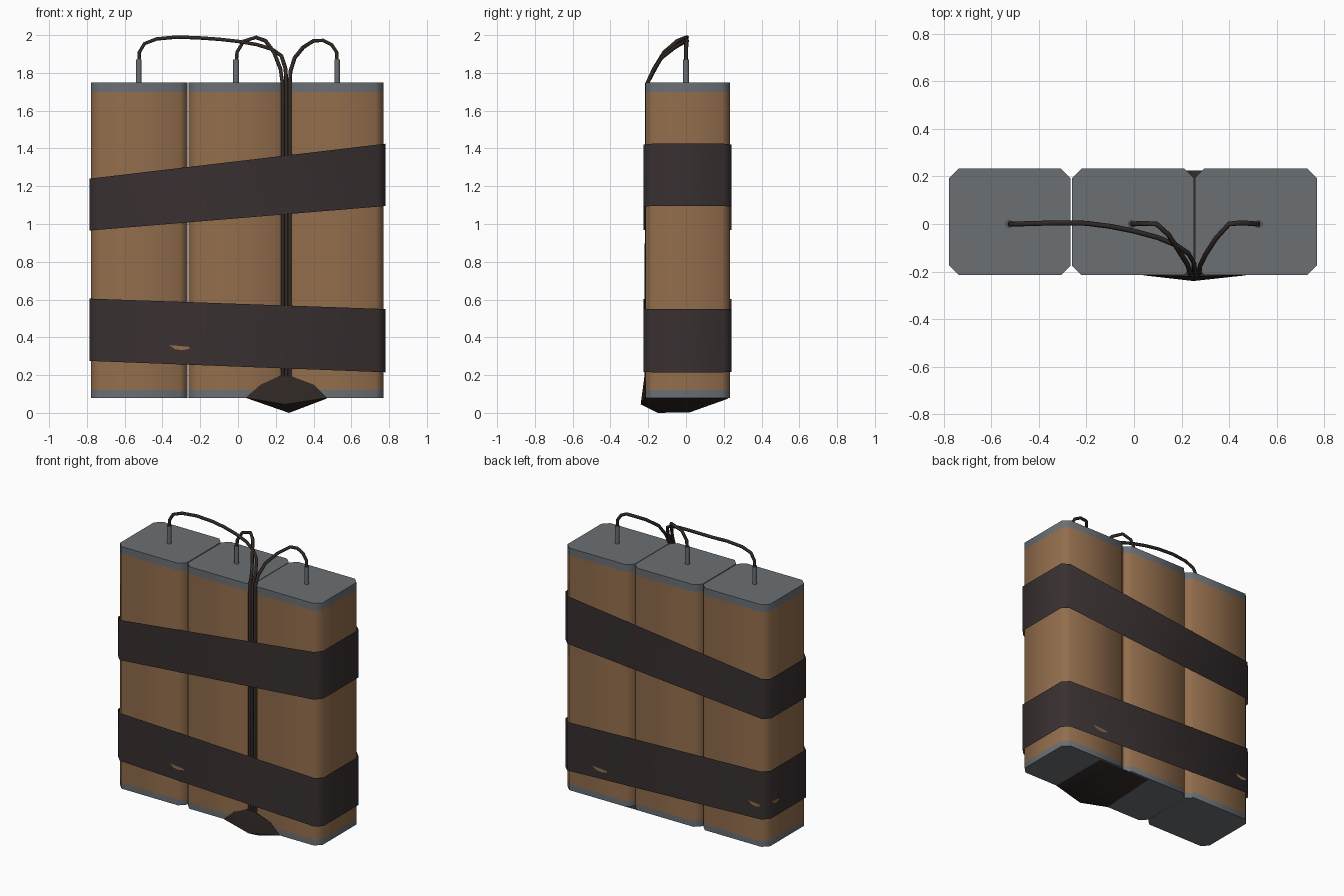
import bpy, bmesh, math
from mathutils import Vector

if "Cube" in bpy.data.objects:
    bpy.data.objects.remove(bpy.data.objects["Cube"])


def material(name, rgb):
    m = bpy.data.materials.new(name)
    m.diffuse_color = (*rgb, 1)
    m.use_nodes = True
    m.node_tree.nodes["Principled BSDF"].inputs["Base Color"].default_value = m.diffuse_color
    return m


TAN = material("tan paper", (0.29, 0.155, 0.073))
GREY = material("grey cap", (0.145, 0.16, 0.175))
STRAP = material("dark strap", (0.040, 0.029, 0.030))
WIRE = material("black brown", (0.030, 0.022, 0.019))


def finish(name, bm, mats, angle=50):
    bmesh.ops.recalc_face_normals(bm, faces=bm.faces[:])
    me = bpy.data.meshes.new(name)
    bm.to_mesh(me)
    bm.free()
    ob = bpy.data.objects.new(name, me)
    bpy.context.collection.objects.link(ob)
    for m in mats:
        me.materials.append(m)
    bpy.ops.object.select_all(action='DESELECT')
    ob.select_set(True)
    bpy.context.view_layer.objects.active = ob
    bpy.ops.object.shade_smooth_by_angle(angle=math.radians(angle))
    return ob


def outline(x0, x1, y0, y1, c):
    """Rectangle with cut corners."""
    return [(x0 + c, y0), (x1 - c, y0), (x1, y0 + c), (x1, y1 - c),
            (x1 - c, y1), (x0 + c, y1), (x0, y1 - c), (x0, y0 + c)]


def bridge(bm, a, b):
    return [bm.faces.new((a[i], a[i - 1], b[i - 1], b[i])) for i in range(len(a))]


# Three wrapped blocks with grey ends
def block(name, x0, x1):
    bm = bmesh.new()
    rings = [[bm.verts.new((x, y, z)) for x, y in outline(x0, x1, -0.215, 0.233, 0.04)]
             for z in (0.08, 0.12, 1.70, 1.75)]
    for k in range(3):
        for f in bridge(bm, rings[k], rings[k + 1]):
            f.material_index = 0 if k == 1 else 1
    for r in (rings[0], rings[-1]):
        bm.faces.new(r).material_index = 1
    finish(name, bm, [TAN, GREY])


for name, x0, x1 in (("left_block", -0.778, -0.267), ("middle_block", -0.261, 0.252),
                     ("right_block", 0.256, 0.769)):
    block(name, x0, x1)


# Slanted straps: thin sheets whose height runs linearly with x
SX0, SX1 = -0.787, 0.780


def strap(name, left, right):
    bm = bmesh.new()
    rings = []
    for k in (0, 1):
        rings.append([bm.verts.new((x, y, left[k] + (right[k] - left[k]) * (x - SX0) / (SX1 - SX0)))
                      for x, y in outline(SX0, SX1, -0.224, 0.242, 0.042)])
    bridge(bm, *rings)
    finish(name, bm, [STRAP])


strap("upper_strap", (0.965, 1.24), (1.095, 1.425))
strap("lower_strap", (0.275, 0.605), (0.215, 0.55))


# Tan tears on the lower strap: lens-shaped plates
def tear(name, centre, along, width, height):
    bm = bmesh.new()
    shape = [(-0.5, 0.4), (0, 0.25), (0.45, 0.1), (0.5, -0.25), (0.15, -0.5), (-0.2, -0.35)]
    bm.faces.new([bm.verts.new(Vector(centre) + Vector(along) * u * width
                               + Vector((0, 0, v * height))) for u, v in shape])
    finish(name, bm, [TAN])


tear("front_tear", (-0.31, -0.226, 0.347), (1, 0, 0), 0.11, 0.03)
tear("back_tear", (0.49, 0.244, 0.29), (-1, 0, 0), 0.12, 0.03)
tear("corner_tear", (-0.69, 0.244, 0.37), (-1, 0, 0), 0.09, 0.03)
tear("side_tear", (-0.789, 0.15, 0.38), (0, -1, 0), 0.08, 0.03)

# Connector pins
for i, x in enumerate((-0.525, -0.01, 0.525)):
    bpy.ops.mesh.primitive_cylinder_add(vertices=10, radius=0.016, depth=0.13, location=(x, 0, 1.805))
    ob = bpy.context.object
    ob.name = f"pin_{i + 1}"
    ob.data.materials.append(GREY)
    bpy.ops.object.shade_smooth_by_angle(angle=math.radians(50))


# Wires looping from the pins and running down the groove
def wire(name, points):
    cu = bpy.data.curves.new(name, 'CURVE')
    cu.dimensions = '3D'
    cu.bevel_depth = 0.0105
    cu.bevel_resolution = 1
    sp = cu.splines.new('POLY')
    sp.points.add(len(points) - 1)
    for p, co in zip(sp.points, points):
        p.co = (*co, 1)
    sp.use_smooth = True
    cu.materials.append(WIRE)
    bpy.context.collection.objects.link(bpy.data.objects.new(name, cu))


def down(x):
    return [(x, -0.207, 1.74), (x, -0.209, 0.1)]


wire("left_wire", [(-0.525, 0, 1.85), (-0.522, 0, 1.91), (-0.495, 0, 1.955), (-0.43, 0.002, 1.98),
                   (-0.32, 0.005, 1.99), (-0.2, 0.003, 1.985), (-0.1, -0.01, 1.978), (0.0, -0.03, 1.967),
                   (0.1, -0.057, 1.95), (0.18, -0.09, 1.925), (0.23, -0.125, 1.89),
                   (0.252, -0.165, 1.82)] + down(0.255))
wire("middle_wire", [(-0.01, 0, 1.85), (-0.005, 0, 1.91), (0.03, 0.003, 1.968), (0.095, 0, 1.988),
                     (0.145, -0.045, 1.97), (0.19, -0.115, 1.91), (0.225, -0.17, 1.82)] + down(0.236))
wire("right_wire", [(0.525, 0, 1.85), (0.522, 0, 1.91), (0.495, 0.002, 1.95), (0.45, 0.005, 1.972),
                    (0.40, 0, 1.97), (0.345, -0.06, 1.935), (0.30, -0.13, 1.88),
                    (0.278, -0.175, 1.81)] + down(0.274))

# Faceted lump sealing the wires underneath
bm = bmesh.new()
for co in [(0.04, -0.216, 0.08), (0.12, -0.217, 0.15), (0.22, -0.22, 0.195), (0.28, -0.22, 0.195),
           (0.40, -0.217, 0.15), (0.47, -0.216, 0.08), (0.25, -0.24, 0.045), (0.27, -0.15, 0.0),
           (0.27, 0.02, 0.003), (0.07, 0.225, 0.076), (0.47, 0.225, 0.076)]:
    bm.verts.new(co)
bmesh.ops.convex_hull(bm, input=bm.verts[:])
finish("bottom_lump", bm, [WIRE], 35)
